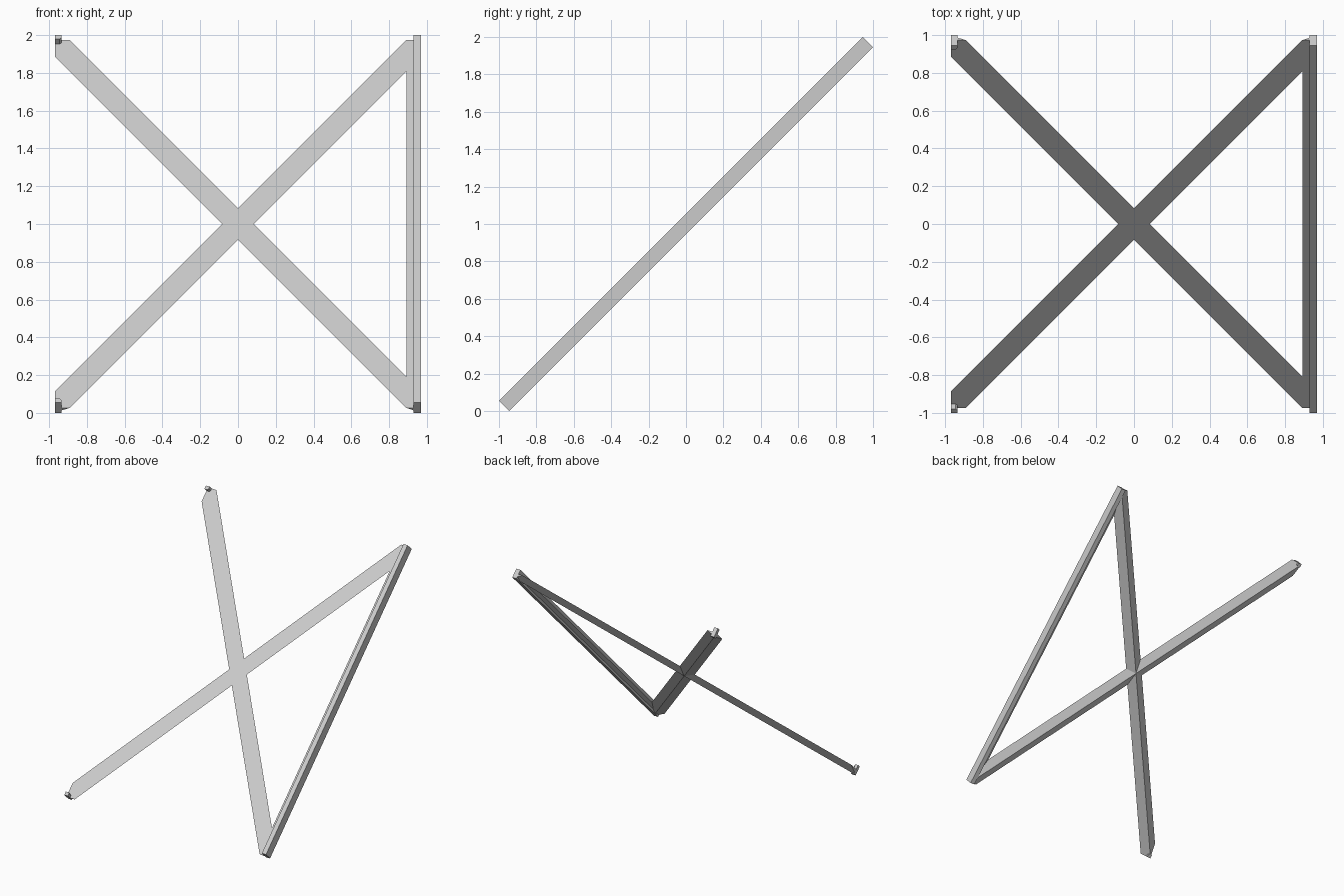
import bpy, bmesh, math
from mathutils import Matrix, Vector

if "Cube" in bpy.data.objects:
    bpy.data.objects.remove(bpy.data.objects["Cube"], do_unlink=True)

END = 1.376      # half length along the slope
SIDE = 0.97      # half width
DEPTH = 0.039    # half thickness of the side rail
HALF = 0.069     # half width of a diagonal brace
RIDGE = 0.036    # depth of the ridge behind a brace

# Sloping frame: x across, y up the slope, z out of the front face
TILT = Matrix.Translation((0, 0, 1)) @ Matrix.Rotation(math.radians(45), 4, 'X')

grey = bpy.data.materials.new("plain_grey")
grey.use_nodes = True
grey.diffuse_color = (0.6, 0.6, 0.6, 1)
grey.node_tree.nodes["Principled BSDF"].inputs["Base Color"].default_value = (0.6, 0.6, 0.6, 1)


def prism(bm, outline, sweep):
    """Extrude a closed outline along a sweep vector."""
    face = bm.faces.new([bm.verts.new(p) for p in outline])
    made = bmesh.ops.extrude_face_region(bm, geom=[face])["geom"]
    verts = [g for g in made if isinstance(g, bmesh.types.BMVert)]
    bmesh.ops.translate(bm, verts=verts, vec=sweep)


def trim(bm, point, normal):
    """Cut away everything beyond a plane and cap the cut."""
    geom = bm.verts[:] + bm.edges[:] + bm.faces[:]
    cut = bmesh.ops.bisect_plane(bm, geom=geom, plane_co=point, plane_no=normal,
                                 clear_outer=True)["geom_cut"]
    edges = [g for g in cut if isinstance(g, bmesh.types.BMEdge)]
    bmesh.ops.contextual_create(bm, geom=edges)


def finish(bm, name):
    bmesh.ops.recalc_face_normals(bm, faces=bm.faces)
    bm.transform(TILT)
    mesh = bpy.data.meshes.new(name)
    bm.to_mesh(mesh)
    bm.free()
    mesh.materials.append(grey)
    bpy.context.collection.objects.link(bpy.data.objects.new(name, mesh))


# Crossed braces: flat in front, ridged behind, trimmed to the frame outline
for name, sign in (("rising_brace", 1), ("falling_brace", -1)):
    bm = bmesh.new()
    along = Vector((sign, math.sqrt(2), 0)).normalized()
    across = Vector((along.y, -along.x, 0))
    start = along * -2
    prism(bm, [start + across * HALF, start - across * HALF,
               start + Vector((0, 0, -RIDGE))], along * 4)
    for s in (1, -1):
        trim(bm, (s * SIDE, 0, 0), (s, 0, 0))
        trim(bm, (0, s * END, 0), (0, s, 0))
    finish(bm, name)

# Side rail with its tapered inner lip
inner, lip = 0.93, 0.893
bm = bmesh.new()
section = [(SIDE, -DEPTH), (SIDE, DEPTH), (inner, DEPTH), (inner, 0),
           (lip, 0), (inner, -0.02), (inner, -DEPTH)]
prism(bm, [(x, -END, n) for x, n in section], (0, 2 * END, 0))
finish(bm, "side_rail")

# Small end pegs on the open side
for name, s in (("upper_peg", 1), ("lower_peg", -1)):
    bm = bmesh.new()
    plan = [(-SIDE, 1.346), (-0.945, 1.346), (-0.935, 1.356), (-0.935, END), (-SIDE, END)]
    prism(bm, [(x, s * v, -DEPTH) for x, v in plan], (0, 0, 2 * DEPTH))
    finish(bm, name)
